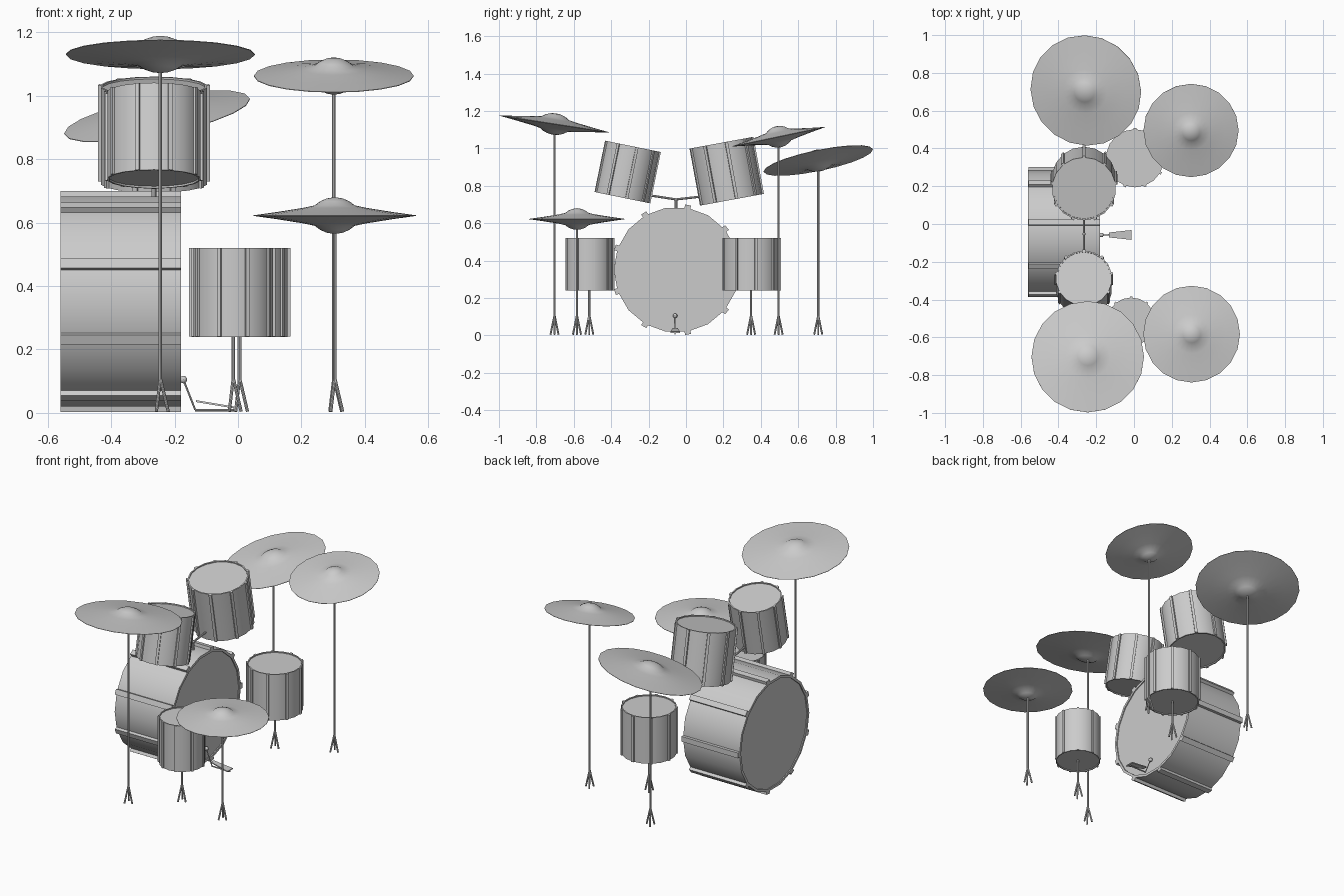
import bpy, bmesh
from math import pi, sin, cos
from mathutils import Vector, Matrix

if "Cube" in bpy.data.objects:
    bpy.data.objects.remove(bpy.data.objects["Cube"])

UP = Vector((0, 0, 1))


def finish(name, bm, loc=(0, 0, 0), axis=(0, 0, 1), angle=0.6):
    bmesh.ops.recalc_face_normals(bm, faces=bm.faces)
    me = bpy.data.meshes.new(name)
    bm.to_mesh(me)
    bm.free()
    ob = bpy.data.objects.new(name, me)
    bpy.context.collection.objects.link(ob)
    ob.rotation_mode = 'QUATERNION'
    ob.rotation_quaternion = UP.rotation_difference(Vector(axis).normalized())
    ob.location = loc
    bpy.ops.object.select_all(action='DESELECT')
    ob.select_set(True)
    bpy.context.view_layer.objects.active = ob
    bpy.ops.object.shade_smooth_by_angle(angle=angle)
    return ob


def lathe(bm, profile, steps):
    # profile of (radius, height) spun around z, first vertex on +y
    vs = [bm.verts.new((0, r, z)) for r, z in profile]
    es = [bm.edges.new(p) for p in zip(vs, vs[1:])]
    bmesh.ops.spin(bm, geom=vs + es, cent=(0, 0, 0), axis=(0, 0, 1),
                   angle=2 * pi, steps=steps, use_duplicate=False)
    bmesh.ops.remove_doubles(bm, verts=bm.verts, dist=1e-5)


def rod(bm, a, b, r, r2=None, sides=8):
    a, b = Vector(a), Vector(b)
    d = b - a
    m = Matrix.Translation((a + b) / 2) @ UP.rotation_difference(d.normalized()).to_matrix().to_4x4()
    bmesh.ops.create_cone(bm, cap_ends=True, segments=sides, radius1=r,
                          radius2=r if r2 is None else r2, depth=d.length, matrix=m)


def drum(name, loc, axis, r, h):
    # shell with raised hoops and recessed heads, plus nine full-height lug bars
    bm = bmesh.new()
    t, lip, inner = h / 2, 0.006, r * 0.955
    top = [(0, t - lip), (inner, t - lip), (inner, t), (r, t)]
    lathe(bm, top + [(a, -b) for a, b in reversed(top)], 18)
    for i in range(9):
        m = (Matrix.Rotation(2 * pi * i / 9, 4, 'Z') @ Matrix.Translation((0, r * 1.01, 0))
             @ Matrix.Diagonal((r * 0.095, r * 0.07, h * 0.998, 1)))
        bmesh.ops.create_cube(bm, size=1, matrix=m)
    return finish(name, bm, loc, axis)


def stand(name, x, y, top):
    # upright with three splayed feet
    bm = bmesh.new()
    rod(bm, (x, y, 0.10), (x, y, top), 0.006)
    for i in range(3):
        a = 2 * pi * i / 3
        rod(bm, (x + 0.025 * cos(a), y + 0.025 * sin(a), 0.004), (x, y, 0.11), 0.005)
    finish(name, bm)


def cymbal(name, loc, axis, r):
    # lens-shaped disc with a bell on both faces
    bm = bmesh.new()
    half = [(0, 0.058), (0.025, 0.054), (0.045, 0.045), (0.062, 0.032),
            (0.10, 0.024), (0.18, 0.011)]
    half = [(a * r / 0.25, z) for a, z in half]
    lathe(bm, half + [(r, 0.001), (r, -0.001)] + [(a, -z) for a, z in reversed(half)], 20)
    finish(name, bm, loc, axis, 1.0)
    stand(name + "_stand", loc[0], loc[1], loc[2] - 0.03)


# Drums
drum("bass_drum", (-0.37, -0.05, 0.351), (1, 0, 0), 0.336, 0.38)
drum("small_rack_tom", (-0.265, -0.315, 0.874), (0, 0.2, 0.98), 0.149, 0.28)
drum("large_rack_tom", (-0.265, 0.214, 0.877), (0, -0.18, 0.98), 0.170, 0.31)
for label, x, y, r in (("small", -0.015, -0.517, 0.128), ("large", 0.005, 0.348, 0.154)):
    drum(label + "_floor_tom", (x, y, 0.38), UP, r, 0.28)
    stand(label + "_floor_tom_stand", x, y, 0.245)

# Cymbals
cymbal("front_crash_cymbal", (-0.245, -0.703, 1.13), (0, 0.153, 0.988), 0.298)
cymbal("back_ride_cymbal", (-0.255, 0.707, 0.935), (-0.185, -0.2, 0.962), 0.298)
cymbal("back_crash_cymbal", (0.302, 0.495, 1.062), (0, -0.204, 0.979), 0.252)
cymbal("hi_hat_cymbal", (0.305, -0.583, 0.622), UP, 0.256)

# Rack tom mount: post with an arm to each tom
bm = bmesh.new()
hub = (-0.265, -0.053, 0.727)
rod(bm, (-0.265, -0.053, 0.67), hub, 0.008)
rod(bm, hub, (-0.265, -0.19, 0.748), 0.006)
rod(bm, hub, (-0.265, 0.07, 0.741), 0.006)
bmesh.ops.create_uvsphere(bm, u_segments=8, v_segments=6, radius=0.009,
                          matrix=Matrix.Translation(hub))
finish("tom_mount", bm)

# Kick pedal: beater, base bar
py = -0.058
bm = bmesh.new()
rod(bm, (-0.135, py, 0.01), (-0.172, py, 0.104), 0.003)
rod(bm, (-0.136, py, 0.009), (-0.012, py, 0.009), 0.004)
bmesh.ops.create_uvsphere(bm, u_segments=10, v_segments=8, radius=0.012,
                          matrix=Matrix.Translation((-0.172, py, 0.105)))
finish("kick_beater", bm)

# Kick pedal: tapered sloping footboard
bm = bmesh.new()
bmesh.ops.create_cube(bm, size=1)
for v in bm.verts:
    near = v.co.x > 0
    v.co = Vector((-0.012 if near else -0.132,
                   py + v.co.y * (0.052 if near else 0.026),
                   (0.017 if near else 0.037) + v.co.z * 0.006))
finish("kick_footboard", bm)
